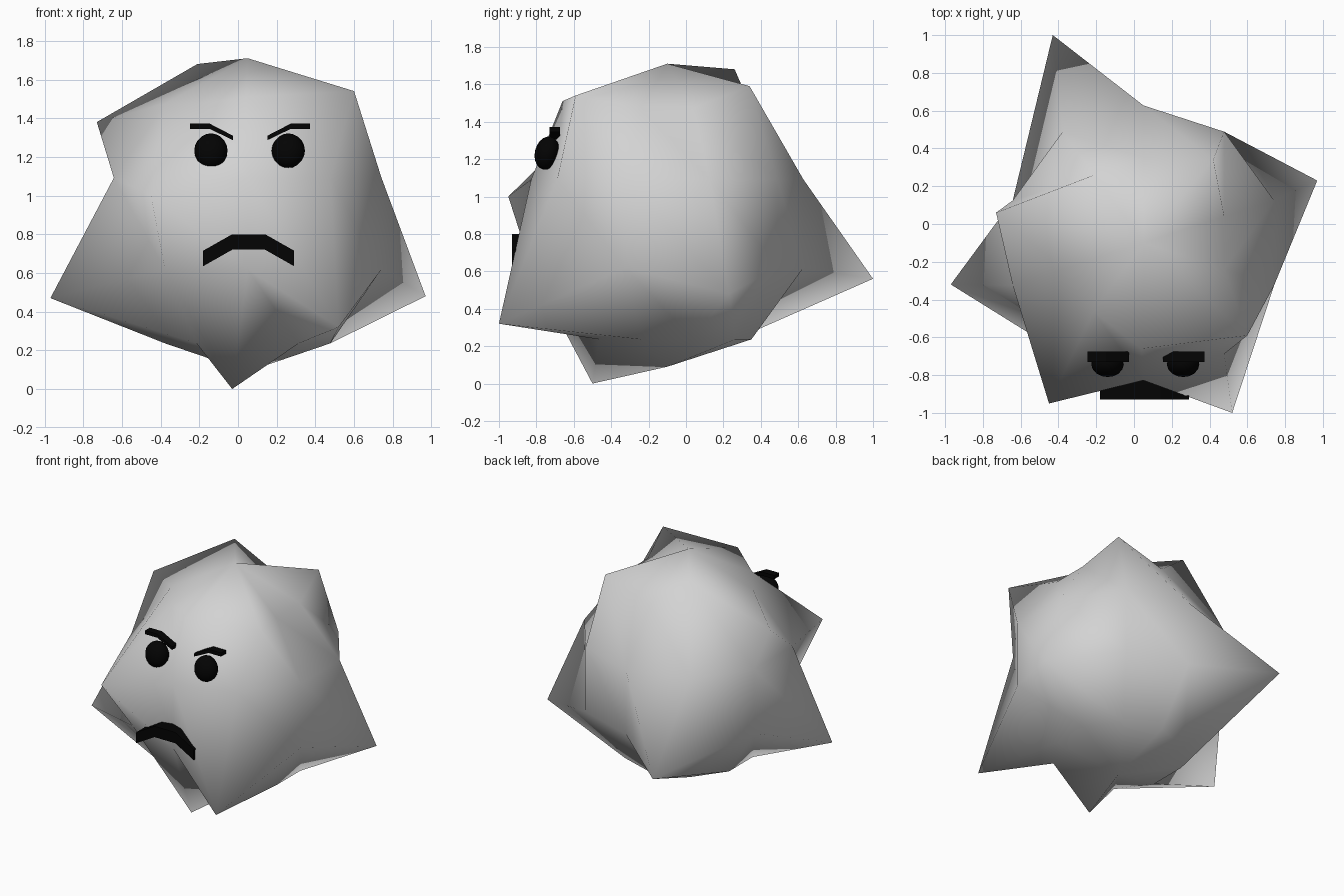
import bpy
import bmesh
from math import radians, sin, cos
from mathutils import Matrix, Vector

cube = bpy.data.objects.get("Cube")
if cube:
    bpy.data.objects.remove(cube, do_unlink=True)


def material(name, value):
    mat = bpy.data.materials.new(name)
    mat.use_nodes = True
    colour = (value, value, value, 1)
    mat.diffuse_color = colour
    bsdf = mat.node_tree.nodes["Principled BSDF"]
    bsdf.inputs["Base Color"].default_value = colour
    bsdf.inputs["Roughness"].default_value = 0.9
    return mat


def finish(bm, name, mat, smooth):
    bmesh.ops.recalc_face_normals(bm, faces=bm.faces)
    mesh = bpy.data.meshes.new(name)
    bm.to_mesh(mesh)
    bm.free()
    mesh.materials.append(mat)
    for poly in mesh.polygons:
        poly.use_smooth = smooth
    obj = bpy.data.objects.new(name, mesh)
    bpy.context.collection.objects.link(obj)


def strip(name, outline, y_front, y_back, mat):
    """Extrude an outline in the xz plane along y."""
    bm = bmesh.new()
    n = len(outline)
    front = [bm.verts.new((x, y_front, z)) for x, z in outline]
    back = [bm.verts.new((x, y_back, z)) for x, z in outline]
    for i in range(n):
        j = (i + 1) % n
        bm.faces.new((front[i], front[j], back[j], back[i]))
    # Quads between the upper and lower runs of the outline
    for i in range(n // 2 - 1):
        for side in (front, back):
            bm.faces.new([side[k] for k in (i, i + 1, n - 2 - i, n - 1 - i)])
    finish(bm, name, mat, False)


stone = material("stone grey", 0.65)
black = material("black", 0.001)

# Boulder: coarse sphere with single corners pulled out into spikes
centre = Vector((0.05, -0.1, 0.855))
radius = 0.765
bm = bmesh.new()
bmesh.ops.create_uvsphere(bm, u_segments=10, v_segments=5, radius=radius)
bmesh.ops.translate(bm, verts=bm.verts, vec=centre)

# (polar angle, azimuth): pulled corner
spikes = {
    (0, 0): (0.05, -0.10, 1.71),
    (36, 54): (0.42, 0.34, 1.59),
    (36, 126): (-0.21, 0.26, 1.68),
    (36, 162): (-0.73, 0.06, 1.38),
    (36, 270): (0.04, -0.66, 1.51),
    (36, 306): (0.60, -0.59, 1.54),
    (72, 234): (-0.45, -0.95, 1.0),
    (108, 18): (0.97, 0.23, 0.48),
    (108, 126): (-0.43, 1.0, 0.56),
    (108, 198): (-0.97, -0.32, 0.47),
    (108, 306): (0.52, -1.0, 0.32),
    (144, 270): (-0.03, -0.50, 0.0),
}
pulls = []
for (polar, azimuth), target in spikes.items():
    p, a = radians(polar), radians(azimuth)
    base = centre + radius * Vector((sin(p) * cos(a), sin(p) * sin(a), cos(p)))
    vert = min(bm.verts, key=lambda v: (v.co - base).length)
    pulls.append((vert, target))
for vert, target in pulls:
    vert.co = target
finish(bm, "boulder_body", stone, True)

# Eyes: flattened balls leaning back with the surface
for name, x in (("right_eye", -0.14), ("left_eye", 0.26)):
    bm = bmesh.new()
    bmesh.ops.create_uvsphere(bm, u_segments=16, v_segments=10, radius=0.086)
    bmesh.ops.scale(bm, verts=bm.verts, vec=(1, 0.76, 1.05))
    bmesh.ops.rotate(bm, verts=bm.verts, cent=(0, 0, 0),
                     matrix=Matrix.Rotation(radians(-14), 3, 'X'))
    bmesh.ops.translate(bm, verts=bm.verts, vec=(x, -0.743, 1.232))
    finish(bm, name, black, True)

# Eyebrows: bent bars mirrored about the middle of the face
brow = [(0.09, 1.31), (0.21, 1.372), (0.31, 1.372),
        (0.31, 1.345), (0.21, 1.345), (0.09, 1.287)]
for name, side in (("right_eyebrow", -1), ("left_eyebrow", 1)):
    strip(name, [(0.063 + side * x, z) for x, z in brow], -0.73, -0.675, black)

# Frowning mouth
mouth = [(-0.18, 0.715), (-0.03, 0.80), (0.14, 0.80), (0.29, 0.715),
         (0.29, 0.635), (0.14, 0.72), (-0.03, 0.72), (-0.18, 0.635)]
strip("mouth", mouth, -0.93, -0.79, black)
